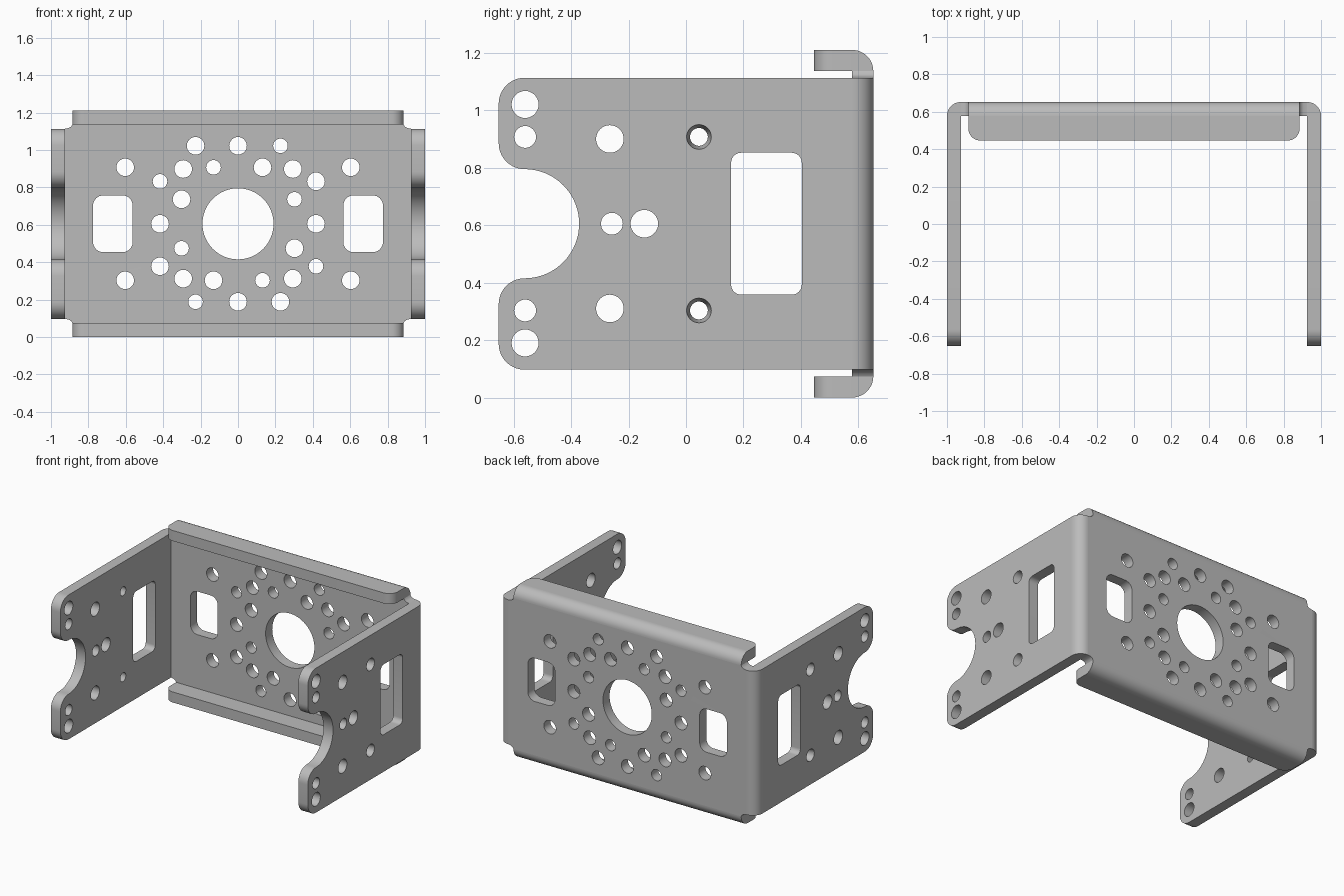
import bpy
import bmesh
from math import cos, sin, radians, hypot
from mathutils import Matrix, Vector

cube = bpy.data.objects.get("Cube")
if cube:
    bpy.data.objects.remove(cube, do_unlink=True)

# Main dimensions
T = 0.074                # sheet thickness
MID = 0.605              # height of the centre line
BACK = 0.652             # rear face
INNER = BACK - T         # inner face of the back panel
SIDE = 1.0 - T           # inner face of the side walls
PANEL = 0.508            # half height of the walls
LIP = MID - T            # inner height of the flanges
LIP_X = 0.886            # half width of the flanges

steel = bpy.data.materials.new("grey_steel")
steel.use_nodes = True
steel.diffuse_color = (0.5, 0.5, 0.5, 1)
steel.node_tree.nodes["Principled BSDF"].inputs["Base Color"].default_value = (0.5, 0.5, 0.5, 1)

X, Y, Z = Vector((1, 0, 0)), Vector((0, 1, 0)), Vector((0, 0, 1))


def arc(cx, cy, r, start, end, steps=10):
    angles = [radians(start + (end - start) * i / steps) for i in range(steps + 1)]
    return [(cx + r * cos(a), cy + r * sin(a)) for a in angles]


def circle(cx, cy, r):
    return arc(cx, cy, r, 0, 360, 64 if r > 0.1 else 32)[:-1]


def rounded_rect(cx, cy, half_w, half_h, r):
    w, h = half_w - r, half_h - r
    corners = [(w, h), (-w, h), (-w, -h), (w, -h)]
    points = []
    for i, (u, v) in enumerate(corners):
        points += arc(cx + u, cy + v, r, 90 * i, 90 * i + 90, 8)
    return points


def sheet(name, loops, half_depth, axes, origin, tapers=(), taper_side=1):
    """Extrude an outline with holes; axes are the outline's two axes and its normal."""
    curve = bpy.data.curves.new(name + "_outline", 'CURVE')
    curve.dimensions = '2D'
    curve.fill_mode = 'BOTH'
    curve.extrude = half_depth
    for loop in loops:
        spline = curve.splines.new('POLY')
        spline.points.add(len(loop) - 1)
        for point, (u, v) in zip(spline.points, loop):
            point.co = (u, v, 0, 1)
        spline.use_cyclic_u = True
    helper = bpy.data.objects.new(name + "_outline", curve)
    bpy.context.collection.objects.link(helper)
    graph = bpy.context.evaluated_depsgraph_get()
    mesh = bpy.data.meshes.new_from_object(helper.evaluated_get(graph))
    bpy.data.objects.remove(helper, do_unlink=True)
    bpy.data.curves.remove(curve)

    bm = bmesh.new()
    bm.from_mesh(mesh)
    bmesh.ops.remove_doubles(bm, verts=bm.verts, dist=0.0001)
    # Narrow the tapered holes on the inner face
    for u, v, r, ratio in tapers:
        for vert in bm.verts:
            du, dv = vert.co.x - u, vert.co.y - v
            if vert.co.z * taper_side < 0 and hypot(du, dv) < r * 1.05:
                vert.co.x, vert.co.y = u + du * ratio, v + dv * ratio
    frame = Matrix(axes).transposed().to_4x4()
    frame.translation = origin
    bm.transform(frame)
    bmesh.ops.recalc_face_normals(bm, faces=bm.faces)
    bm.to_mesh(mesh)
    bm.free()
    mesh.name = name
    mesh.materials.clear()
    mesh.materials.append(steel)
    obj = bpy.data.objects.new(name, mesh)
    bpy.context.collection.objects.link(obj)
    parts.append(obj)


parts = []

# Back panel: outline with small relief notches at the corners
quarter = [(SIDE, PANEL), (0.905, PANEL + 0.004), (0.892, PANEL + 0.012), (LIP_X, LIP)]
upper = quarter + [(-u, v) for u, v in reversed(quarter)]
outline = upper + [(u, -v) for u, v in reversed(upper)]
holes = [circle(0, 0, 0.19)]

# Ring of mounting holes, repeated every quarter turn
BIG, SMALL = 0.047, 0.039
ring = [(0, 0.417, BIG), (-0.227, 0.417, BIG), (0.227, 0.417, SMALL),
        (0.131, 0.302, BIG), (-0.131, 0.302, SMALL), (0.293, 0.293, BIG)]
for u, v, r in ring:
    for _ in range(4):
        holes.append(circle(u, v, r))
        u, v = -v, u

# Corner holes and windows
for s in (-1, 1):
    holes.append(rounded_rect(s * 0.669, 0, 0.106, 0.152, 0.055))
    holes += [circle(s * 0.603, t * 0.302, BIG) for t in (-1, 1)]
sheet("back_panel", [outline] + holes, T / 2, (X, Z, Y), (0, BACK - T / 2, MID))

# Side walls: forked front edge with a round notch
tip = -0.562
wall = ([(INNER, PANEL)]
        + arc(tip, PANEL - 0.09, 0.09, 90, 180)
        + arc(tip, 0.28, 0.09, 180, 270)
        + arc(tip, 0, 0.19, 90, -90, 40)[1:-1]
        + arc(tip, -0.28, 0.09, 90, 180)
        + arc(tip, 0.09 - PANEL, 0.09, 180, 270)
        + [(INNER, -PANEL)])
wall_holes = [circle(-0.258, 0, 0.038), circle(-0.145, 0, 0.048),
              rounded_rect(0.28, 0, 0.123, 0.247, 0.035)]
tapers = []
for t in (-1, 1):
    wall_holes += [circle(-0.56, t * 0.415, 0.047), circle(-0.56, t * 0.302, 0.038),
                   circle(-0.265, t * 0.295, 0.048), circle(0.045, t * 0.302, 0.043)]
    tapers.append((0.045, t * 0.302, 0.043, 0.72))

for s, label in ((1, "left"), (-1, "right")):
    sheet(label + "_wall", [wall] + wall_holes, T / 2, (Y, Z, X),
          (s * (SIDE + T / 2), 0, MID), tapers, s)
    # Rounded bend joining wall and back panel
    bend = [(s * SIDE, INNER)] + [(s * u, v) for u, v in arc(SIDE, INNER, T, 0, 90, 12)]
    sheet(label + "_bend", [bend], PANEL, (X, Y, Z), (0, 0, MID))

# Top and bottom flanges with rounded front corners
front, r = 0.446, 0.065
flange = ([(LIP_X, INNER), (-LIP_X, INNER)]
          + arc(r - LIP_X, front + r, r, 180, 270)
          + arc(LIP_X - r, front + r, r, 270, 360))
for s, label in ((1, "top"), (-1, "bottom")):
    sheet(label + "_flange", [flange], T / 2, (X, Y, Z), (0, 0, MID + s * (LIP + T / 2)))
    bend = [(INNER, s * LIP)] + [(u, s * v) for u, v in arc(INNER, LIP, T, 0, 90, 12)]
    sheet(label + "_flange_bend", [bend], LIP_X, (Y, Z, X), (0, 0, MID))

# Smooth the curved walls and keep the sheet edges crisp
bpy.ops.object.select_all(action='DESELECT')
for part in parts:
    part.select_set(True)
bpy.context.view_layer.objects.active = parts[0]
bpy.ops.object.shade_smooth_by_angle(angle=radians(30))
